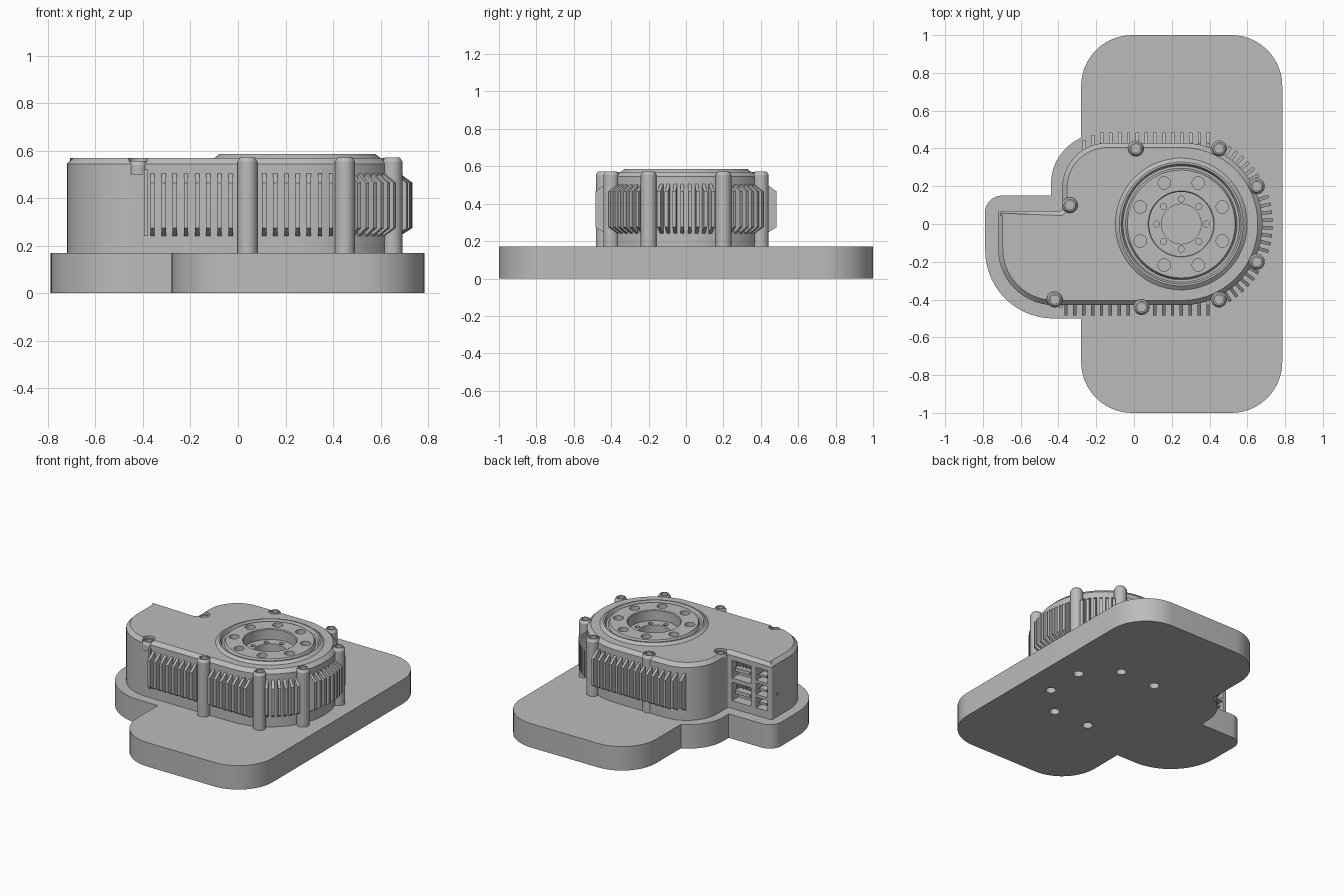
import bpy, bmesh
from math import cos, sin, pi, radians, tan
from mathutils import Vector, Matrix

if "Cube" in bpy.data.objects:
    bpy.data.objects.remove(bpy.data.objects["Cube"])

grey = bpy.data.materials.new("machined grey")
grey.use_nodes = True
grey.diffuse_color = (0.5, 0.5, 0.5, 1)
grey.node_tree.nodes["Principled BSDF"].inputs["Base Color"].default_value = (0.5, 0.5, 0.5, 1)

CX = 0.25              # rotor axis
DECK, TOP = 0.17, 0.57  # plate top and housing top


def finish(bm, name):
    bmesh.ops.recalc_face_normals(bm, faces=bm.faces)
    me = bpy.data.meshes.new(name)
    bm.to_mesh(me)
    bm.free()
    me.materials.append(grey)
    ob = bpy.data.objects.new(name, me)
    bpy.context.collection.objects.link(ob)
    return ob


def rounded(corners, steps=14):
    """Fillet each (x, y, radius) corner of a closed outline."""
    pts = []
    for i, (x, y, r) in enumerate(corners):
        p = Vector((x, y))
        a = (Vector(corners[i - 1][:2]) - p).normalized()
        b = (Vector(corners[(i + 1) % len(corners)][:2]) - p).normalized()
        if r == 0:
            pts.append(p)
            continue
        half = a.angle(b) / 2
        c = p + (a + b).normalized() * (r / sin(half))
        start = p + a * (r / tan(half)) - c
        end = p + b * (r / tan(half)) - c
        sweep = start.angle_signed(end)
        for k in range(steps + 1):
            t = -sweep * k / steps
            pts.append(c + Matrix.Rotation(t, 2) @ start)
    return pts


def prism(name, pts, z0, z1, chamfer=0):
    bm = bmesh.new()
    face = bm.faces.new([bm.verts.new((p[0], p[1], z0)) for p in pts])
    ext = bmesh.ops.extrude_face_region(bm, geom=[face])["geom"]
    bmesh.ops.translate(bm, vec=(0, 0, z1 - z0), verts=[v for v in ext if isinstance(v, bmesh.types.BMVert)])
    if chamfer:
        rim = [e for e in bm.edges if all(v.co.z > z1 - 1e-4 for v in e.verts)]
        bmesh.ops.bevel(bm, geom=rim, offset=chamfer, segments=1, affect='EDGES')
    return finish(bm, name)


def lathe(name, profile, x, y, n=64):
    """Spin a closed (radius, z) profile about a vertical axis."""
    bm = bmesh.new()
    vs = [bm.verts.new((r, 0, z)) for r, z in profile]
    es = [bm.edges.new((a, b)) for a, b in zip(vs, vs[1:])]
    bmesh.ops.spin(bm, geom=vs + es, cent=(0, 0, 0), axis=(0, 0, 1), angle=2 * pi, steps=n, use_duplicate=False)
    bmesh.ops.remove_doubles(bm, verts=bm.verts, dist=1e-5)
    bmesh.ops.translate(bm, vec=(x, y, 0), verts=bm.verts)
    return finish(bm, name)


def cylinder(x, y, r, z0, z1, n=32):
    return lathe("cutter", [(0, z0), (r, z0), (r, z1), (0, z1)], x, y, n)


def box(name, x0, x1, y0, y1, z0, z1):
    return prism(name, [(x0, y0), (x1, y0), (x1, y1), (x0, y1)], z0, z1)


def combine(ob, tools, op='DIFFERENCE'):
    bpy.context.view_layer.objects.active = ob
    for tool in tools:
        mod = ob.modifiers.new("cut", 'BOOLEAN')
        mod.operation, mod.solver, mod.object = op, 'EXACT', tool
        bpy.ops.object.modifier_apply(modifier=mod.name)
        bpy.data.objects.remove(tool)


def ring(count, radius, first):
    for k in range(count):
        a = radians(first + 360 / count * k)
        yield CX + radius * cos(a), radius * sin(a)


# Base plate with side lobe and mounting holes
plate = prism("base_plate", rounded([(-0.28, -1, 0.27), (0.785, -1, 0.27), (0.785, 1, 0.27), (-0.28, 1, 0.27)]), 0, DECK)
lobe = prism("lobe", rounded([(-0.79, 0.15, 0.09), (-0.44, 0.15, 0), (-0.44, 0.48, 0.27),
                              (0, 0.48, 0), (0, -0.5, 0), (-0.785, -0.5, 0.36)]), 0, DECK)
combine(plate, [lobe], 'UNION')
combine(plate, [cylinder(x, y, 0.033, -0.1, 0.3) for i, (x, y) in enumerate(ring(8, 0.36, 22.5)) if i not in (3, 4)])

# Housing shell
shell = prism("housing", rounded([(-0.72, 0.07, 0.012), (-0.38, 0.07, 0.012), (-0.38, 0.43, 0.24),
                                  (0.68, 0.43, 0.425), (0.68, -0.43, 0.425), (-0.72, -0.43, 0.3)]), DECK, TOP, 0.025)
tall = [(0.45, 0.4), (0.65, 0.2), (0.65, -0.2), (0.45, -0.4), (0.04, -0.44), (0.01, 0.4)]
sunk = [(-0.34, 0.1), (-0.42, -0.4)]
cuts = [cylinder(CX, 0, 0.34, 0.25, 0.7, 64)]
cuts += [cylinder(x, y, 0.041, 0.53, 0.7) for x, y in tall + sunk]

# Connector sockets in the back of the side lobe
wide = [(0.225, 0.355), (0.385, 0.51)]
narrow = [(0.225, 0.30), (0.32, 0.40), (0.42, 0.51)]
cuts += [box("cutter", -0.56, -0.41, 0, 0.2, a, b) for a, b in wide]
cuts += [box("cutter", -0.69, -0.60, 0, 0.2, a, b) for a, b in narrow]
cuts.append(box("cutter", -0.75, -0.70, -0.004, 0.012, 0.322, 0.338))
combine(shell, cuts)
for a, b in wide:
    box("socket_tongue", -0.545, -0.425, -0.01, 0.06, a + 0.05, a + 0.075)
    for k in range(5):
        x = -0.54 + 0.025 * k
        box("socket_pin", x, x + 0.01, -0.01, 0.055, b - 0.035, b)
for a, b in narrow:
    box("small_socket_tongue", -0.675, -0.615, -0.01, 0.06, a + 0.03, a + 0.045)

# Screw bosses
for x, y in tall + sunk:
    low = (x, y) in sunk
    t, foot = (0.557, 0.5) if low else (0.572, DECK)
    lathe("screw_boss", [(0, t - 0.025), (0.023, t - 0.025), (0.023, t), (0.031, t),
                         (0.042, t - 0.018), (0.042, foot), (0, foot)], x, y, 32)

# Output rotor: stepped bore, groove and two bolt circles
rotor = lathe("output_rotor", [(0, 0.3), (0.105, 0.3), (0.105, 0.51), (0.17, 0.51), (0.17, 0.58), (0.175, 0.585),
                               (0.285, 0.585), (0.295, 0.565), (0.308, 0.565), (0.318, 0.586),
                               (0.328, 0.586), (0.35, 0.569), (0.35, 0.24), (0, 0.24)], CX, 0, 96)
combine(rotor, [cylinder(x, y, 0.033, 0.5, 0.7) for x, y in ring(8, 0.235, 22.5)] +
        [cylinder(x, y, 0.016, 0.46, 0.7, 20) for x, y in ring(8, 0.132, 0)])


# Cooling fins, sloped at both ends
def fin(x, y, angle):
    bm = bmesh.new()
    side = [(-0.05, 0.24), (0, 0.24), (0.055, 0.275), (0.055, 0.465), (0, 0.505), (-0.05, 0.505)]
    face = bm.faces.new([bm.verts.new((d, -0.009, z)) for d, z in side])
    ext = bmesh.ops.extrude_face_region(bm, geom=[face])["geom"]
    bmesh.ops.translate(bm, vec=(0, 0.018, 0), verts=[v for v in ext if isinstance(v, bmesh.types.BMVert)])
    bm.transform(Matrix.Translation((x, y, 0)) @ Matrix.Rotation(radians(angle), 4, 'Z'))
    finish(bm, "cooling_fin")


for k in range(8):
    fin(-0.36 + 0.047 * k, -0.43, -90)
for k in range(7):
    fin(0.11 + 0.047 * k, -0.43, -90)
for k in range(13):
    fin(-0.17 + 0.047 * k, 0.43, 90)
fin(-0.217, 0.415, 90)
fin(-0.264, 0.39, 90)
for centre, count in ((0, 8), (45, 6), (-45, 6)):
    for k in range(count):
        a = centre + (k - (count - 1) / 2) * 5
        fin(CX + 0.43 * cos(radians(a)), 0.43 * sin(radians(a)), a)
box("fin_end_rib", -0.395, -0.378, -0.445, -0.4, 0.24, 0.52)

# Smooth curved walls, keep edges crisp
bpy.ops.object.select_all(action='DESELECT')
for ob in bpy.context.scene.objects:
    if ob.type == 'MESH':
        ob.select_set(True)
        bpy.context.view_layer.objects.active = ob
bpy.ops.object.shade_smooth_by_angle(angle=radians(30))
